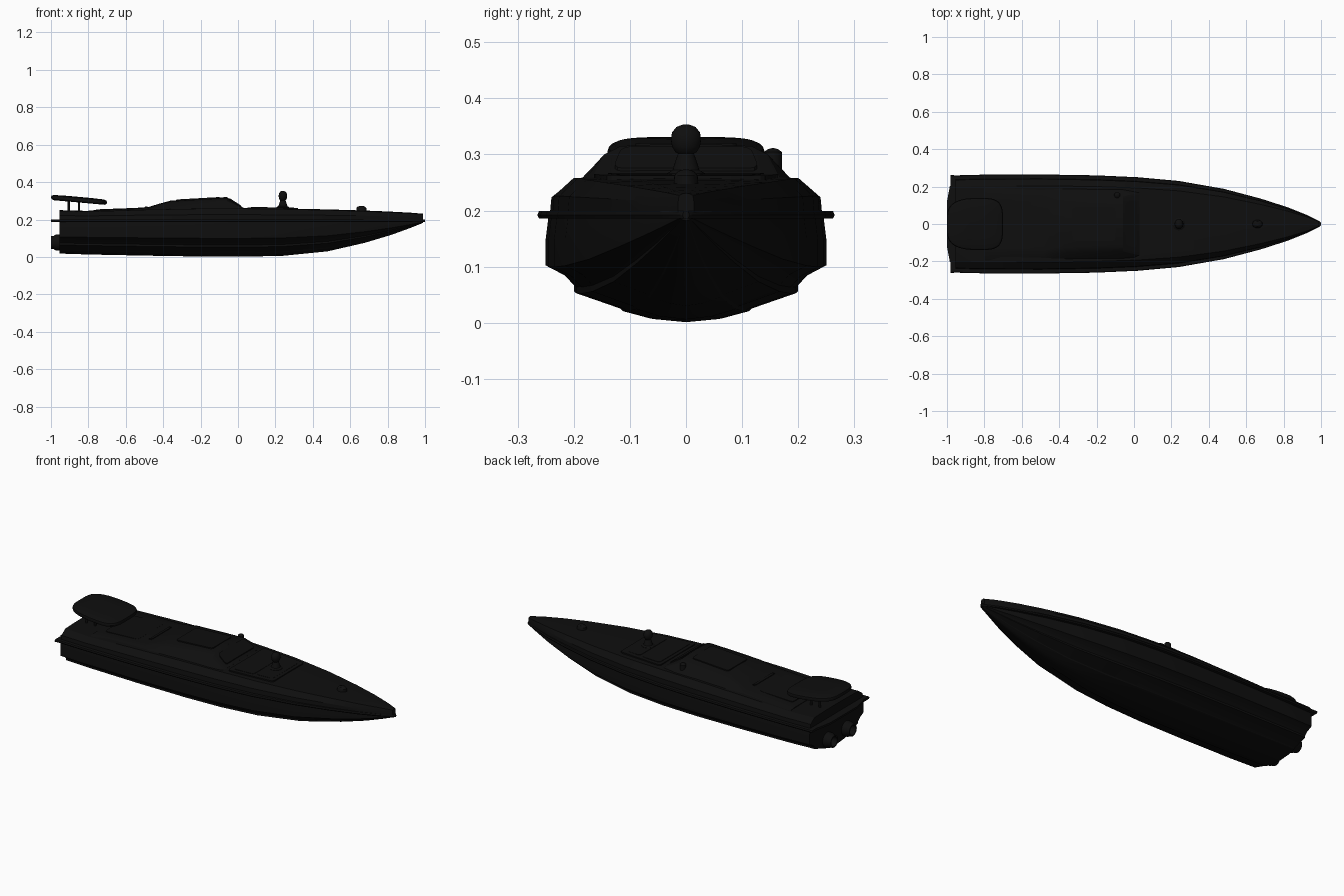
import bpy, bmesh, math
from mathutils import Vector

if "Cube" in bpy.data.objects:
    bpy.data.objects.remove(bpy.data.objects["Cube"])

black = bpy.data.materials.new("matte_black")
black.diffuse_color = (0.0045, 0.0045, 0.0045, 1)
black.use_nodes = True
black.node_tree.nodes["Principled BSDF"].inputs["Base Color"].default_value = black.diffuse_color

# station table: x, rail half width, keel height, deck height, bow sharpness
ST = [(-0.955, .260, .018, .250, 0), (-0.8, .264, .013, .246, 0), (-0.5, .265, .007, .256, 0),
      (-0.2, .260, .002, .262, 0), (0.02, .250, .001, .262, .05), (0.24, .230, .006, .259, .2),
      (0.48, .188, .030, .254, .45), (0.68, .135, .076, .248, .65), (0.82, .090, .118, .242, .8),
      (0.93, .046, .158, .236, .9), (0.99, .016, .182, .231, 1)]


def at(x, col):
    for a, b in zip(ST, ST[1:]):
        if x <= b[0]:
            t = (x - a[0]) / (b[0] - a[0])
            return a[col] + (b[col] - a[col]) * t
    return ST[-1][col]


def finish(name, bm, angle=25):
    bmesh.ops.remove_doubles(bm, verts=bm.verts[:], dist=1e-5)
    bmesh.ops.recalc_face_normals(bm, faces=bm.faces[:])
    me = bpy.data.meshes.new(name)
    bm.to_mesh(me)
    bm.free()
    ob = bpy.data.objects.new(name, me)
    bpy.context.collection.objects.link(ob)
    me.materials.append(black)
    bpy.ops.object.select_all(action='DESELECT')
    ob.select_set(True)
    bpy.context.view_layer.objects.active = ob
    bpy.ops.object.shade_smooth_by_angle(angle=math.radians(angle))
    return ob


def skin(name, rings, angle=25):
    """Join closed rings of points and cap both ends."""
    bm = bmesh.new()
    vs = [[bm.verts.new(p) for p in r] for r in rings]
    n = len(vs[0])
    for a, b in zip(vs, vs[1:]):
        for i in range(n):
            j = (i + 1) % n
            bm.faces.new((a[i], a[j], b[j], b[i]))
    bm.faces.new(vs[0])
    bm.faces.new(vs[-1][::-1])
    return finish(name, bm, angle)


def loft(name, sections, angle=25):
    """sections: (x, half profile from low centre to high centre), mirrored in y."""
    rings = []
    for x, half in sections:
        right = [(x, y, z) for y, z in half]
        left = [(x, -y, z) for y, z in half[-2:0:-1]]
        rings.append(right + left)
    return skin(name, rings, angle)


def rounded(cx, cy, rx, ry, power=4, n=40):
    pts = []
    for i in range(n):
        a = 2 * math.pi * i / n
        c, s = math.cos(a), math.sin(a)
        pts.append((cx + rx * math.copysign(abs(c) ** (2 / power), c),
                    cy + ry * math.copysign(abs(s) ** (2 / power), s)))
    return pts


def turned(name, x, y, profile, n=24, sx=1, sy=1):
    """Vertical turned part from (radius, z) pairs."""
    return skin(name, [[(x + sx * r * math.cos(2 * math.pi * i / n),
                         y + sy * r * math.sin(2 * math.pi * i / n), z) for i in range(n)]
                       for r, z in profile], 35)


def plate(name, x0, x1, w0, w1, z0, z1, t=.006):
    """Thin bevelled deck panel, tapered and tilted along x."""
    bm = bmesh.new()
    c = [(x0, -w0, z0), (x1, -w1, z1), (x1, w1, z1), (x0, w0, z0)]
    lo = [bm.verts.new((x, y, z - .006)) for x, y, z in c]
    hi = [bm.verts.new((x, y, z + t)) for x, y, z in c]
    bm.faces.new(lo[::-1])
    bm.faces.new(hi)
    for i in range(4):
        j = (i + 1) % 4
        bm.faces.new((lo[i], lo[j], hi[j], hi[i]))
    up = [e for e in bm.edges if (e.verts[0] in lo) != (e.verts[1] in lo)]
    bmesh.ops.bevel(bm, geom=up, offset=.015, segments=3, affect='EDGES', profile=.5)
    return finish(name, bm)


# hull with spray strakes and stepped chine
PROFILE = [(0, 0), (.26, .03), (.46, .10), (.48, .125), (.80, .27), (.80, .33),
           (.87, .43), (1, .52), (1, .78), (.98, 1), (0, 1)]
hull = []
for x, w, zk, zd, b in ST:
    hw = w - .015 * min(1, w / .06)
    hull.append((x, [(hw * f ** (1 + .7 * b), zk + (.19 - zk) * t) for f, t in PROFILE]))
loft("hull", hull)

# rub rail around the sheer
rail = [(-.98, [(0, .186), (.258, .186), (.262, .192), (.258, .199), (0, .199)])]
rail += [(s[0], [(0, .186), (s[1] - .003, .186), (s[1], .192), (s[1] - .003, .199), (0, .199)]) for s in ST]
rail.append((1.0, [(0, .186), (.004, .186), (.006, .192), (.004, .199), (0, .199)]))
loft("rub_rail", rail)

# raised deck with sloping shoulders
deck = []
for x, w, zk, zd, b in ST:
    g = .2 + (zd - .2) * .42
    deck.append((x, [(0, .195), (w * .915, .195), (w * .905, g), (w * .77, zd - .004),
                     (w * .4, zd - .001), (0, zd)]))
loft("deck", deck)

# low cabin: x, base half width, roof half width, roof height
cabin = []
for x, wb, wt, h in [(-.80, .195, .165, .248), (-.48, .20, .168, .266), (-.43, .20, .160, .282),
                     (-.36, .20, .153, .301), (-.20, .20, .150, .312), (-.06, .198, .146, .320),
                     (.03, .19, .168, .262)]:
    drop = (h - .245) * .27
    cabin.append((x, [(0, .235), (wb, .243), (wt, h - drop), (wt * .8, h - drop * .25), (0, h)]))
loft("cabin", cabin)
plate("windscreen", -.045, .015, .115, .13, .311, .273, .003)
plate("roof_hatch", -.33, -.10, .09, .09, .304, .317, .003)
plate("cabin_rear_step", -.50, -.485, .09, .09, .265, .266, .003)

# deck hatches
plate("fore_hatch", .05, .32, .165, .14, .259, .256)
plate("fore_hatch_inner", .07, .19, .14, .13, .263, .261, .004)
plate("fore_hatch_front", .205, .30, .125, .115, .261, .259, .004)
plate("engine_hatch", -.76, -.55, .12, .12, .248, .256, .006)

# sensor mast
turned("mast_base", .24, 0, [(.034, .25), (.034, .266), (.024, .272), (.019, .288), (.014, .302)])
turned("mast_head", .24, 0, [(.008, .298), (.019, .304), (.025, .314), (.027, .326), (.025, .339),
                             (.017, .349), (.005, .3535)], sx=.85)

# small fittings on deck
turned("bow_fitting", .66, 0, [(.028, .243), (.026, .262), (.018, .27), (.005, .273)], sy=.8)
turned("side_fitting", -.09, .155, [(.016, .26), (.016, .304), (.010, .309), (.003, .311)])

# rear arch: rounded panel on four posts
rings = []
for k, dz in [(.90, -.022), (.98, -.017), (1, -.008), (.98, .001), (.90, .006), (.4, .008)]:
    ring = []
    for x, y in rounded(-.85, 0, .15 * k, .14 * k, 4):
        taper = 1 - .15 * max(0, (-.88 - x) / .12)
        ring.append((x, y * taper, .313 - .09 * (x + .85) + dz))
    rings.append(ring)
skin("rear_canopy", rings, 40)
for s in (-1, 1):
    for i, x in enumerate((-.905, -.85)):
        turned("canopy_post", x, s * .08, [(.006, .21), (.006, .31)], n=12)

# swim platform behind the transom
plat = [(-1.0, .12), (-.985, .20), (-.95, .25)]
loft("swim_platform", [(x, [(0, .188), (w, .188), (w, .199), (0, .199)]) for x, w in plat])

# water jets
for s in (-1, 1):
    rings = []
    for x, r in [(-.93, .042), (-.975, .042), (-.985, .036), (-1.0, .034), (-1.0, .027), (-.965, .024)]:
        rings.append([(x, s * .085 + r * math.cos(2 * math.pi * i / 24),
                       .077 + r * math.sin(2 * math.pi * i / 24)) for i in range(24)])
    skin("water_jet", rings, 35)
